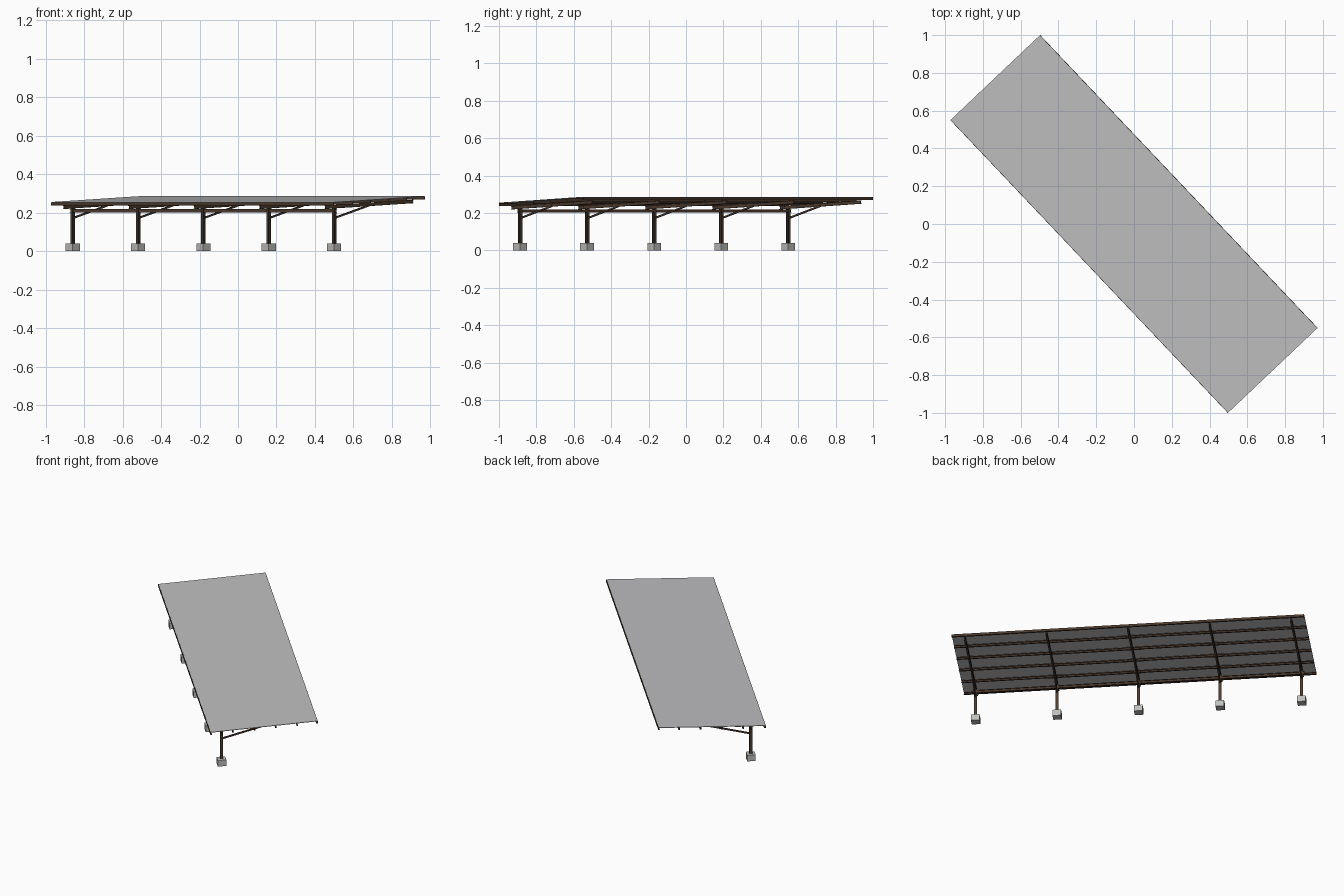
import bpy, math
from mathutils import Vector

if "Cube" in bpy.data.objects:
    bpy.data.objects.remove(bpy.data.objects["Cube"])

# Local frame: u along the roof, v across it (low side to high side), turned in plan
U = Vector((0.688, -0.726, 0)).normalized()
V = Vector((0.726, 0.688, 0)).normalized()
Z = Vector((0, 0, 1))
SLOPE = 0.048
HL, HW = 1.068, 0.325


def P(u, v, z):
    return U * u + V * v + Z * z


def roof_z(v):
    return 0.2715 + SLOPE * v


def material(name, col):
    m = bpy.data.materials.new(name)
    m.diffuse_color = (*col, 1)
    m.use_nodes = True
    m.node_tree.nodes["Principled BSDF"].inputs["Base Color"].default_value = m.diffuse_color
    return m


SHEET = material("light grey sheet", (0.52, 0.52, 0.53))
STEEL = material("dark brown steel", (0.075, 0.045, 0.028))
CONCRETE = material("concrete grey", (0.52, 0.52, 0.51))


def extrude(name, profile, a, b, side, up, mat):
    """Sweep a closed 2D profile (side, up) from point a to point b."""
    n = len(profile)
    verts = [p + side * x + up * y for p in (a, b) for x, y in profile]
    faces = [(i, (i + 1) % n, n + (i + 1) % n, n + i) for i in range(n)]
    faces += [tuple(range(n))[::-1], tuple(range(n, 2 * n))]
    me = bpy.data.meshes.new(name)
    me.from_pydata([tuple(v) for v in verts], [], faces)
    me.materials.append(mat)
    ob = bpy.data.objects.new(name, me)
    bpy.context.collection.objects.link(ob)
    # consistent outward normals
    import bmesh
    bm = bmesh.new()
    bm.from_mesh(me)
    bmesh.ops.recalc_face_normals(bm, faces=bm.faces)
    bm.to_mesh(me)
    bm.free()
    return ob


def rect(w, h):
    return [(-w / 2, -h / 2), (w / 2, -h / 2), (w / 2, h / 2), (-w / 2, h / 2)]


def i_section(w, h, t):
    x, y, s = w / 2, h / 2, t / 2
    return [(-x, -y), (x, -y), (x, -y + t), (s, -y + t), (s, y - t), (x, y - t),
            (x, y), (-x, y), (-x, y - t), (-s, y - t), (-s, -y + t), (-x, -y + t)]


def c_section(w, h, t):
    y = h / 2
    return [(0, -y), (w, -y), (w, -y + t), (t, -y + t), (t, y - t), (w, y - t), (w, y), (0, y)]


SV = Vector((V.x, V.y, SLOPE)).normalized()   # direction up the roof slope
SN = U.cross(SV).normalized()                 # roof normal
if SN.z < 0:
    SN = -SN
POST_V = -0.2476
STEPS = [-0.988 + 0.494 * i for i in range(5)]

# Roof sheet
extrude("roof_sheet", rect(2 * HW, 0.003), P(-HL, 0, roof_z(0) - 0.0015),
        P(HL, 0, roof_z(0) - 0.0015), SV, SN, SHEET)

# Purlins: lapped lengths, every second one nudged sideways
for row in range(6):
    v = -HW + 0.13 * row
    sgn = -1 if row == 5 else 1
    if row in (0, 5):
        v -= sgn * 0.002
        extrude("edge_purlin", c_section(0.010 * sgn, 0.016, 0.002 * sgn) if sgn > 0 else
                [(-x, y) for x, y in c_section(0.010, 0.016, 0.002)],
                P(-HL, v, roof_z(v) - 0.0095), P(HL, v, roof_z(v) - 0.0095), SV, SN, STEEL)
        continue
    for k in range(4):
        a = -HL if k == 0 else STEPS[k] - 0.05
        b = HL if k == 3 else STEPS[k + 1] + 0.05
        w = v + (0.003 if k % 2 else 0)
        z = roof_z(w) - 0.011
        extrude("purlin", c_section(0.009, 0.016, 0.002), P(a, w, z), P(b, w, z), SV, SN, STEEL)

# Frames: footing, post, rafter and brace
for u in STEPS:
    extrude("footing", rect(0.052, 0.052), P(u, POST_V, 0), P(u, POST_V, 0.04), U, V, CONCRETE)
    extrude("post", i_section(0.016, 0.018, 0.003), P(u, POST_V, 0.04),
            P(u, POST_V, roof_z(POST_V) - 0.034), U, V, STEEL)
    extrude("rafter", i_section(0.012, 0.018, 0.003), P(u, -0.312, roof_z(-0.312) - 0.028),
            P(u, 0.315, roof_z(0.315) - 0.028), U, SN, STEEL)
    a, b = P(u, POST_V, 0.172), P(u, 0.0, roof_z(0) - 0.034)
    extrude("brace", rect(0.009, 0.009), a, b, U, (b - a).cross(U).normalized(), STEEL)

# Long beam tying the post heads
extrude("post_beam", i_section(0.012, 0.018, 0.003), P(-1.005, POST_V, 0.211),
        P(1.005, POST_V, 0.211), V, Z, STEEL)
